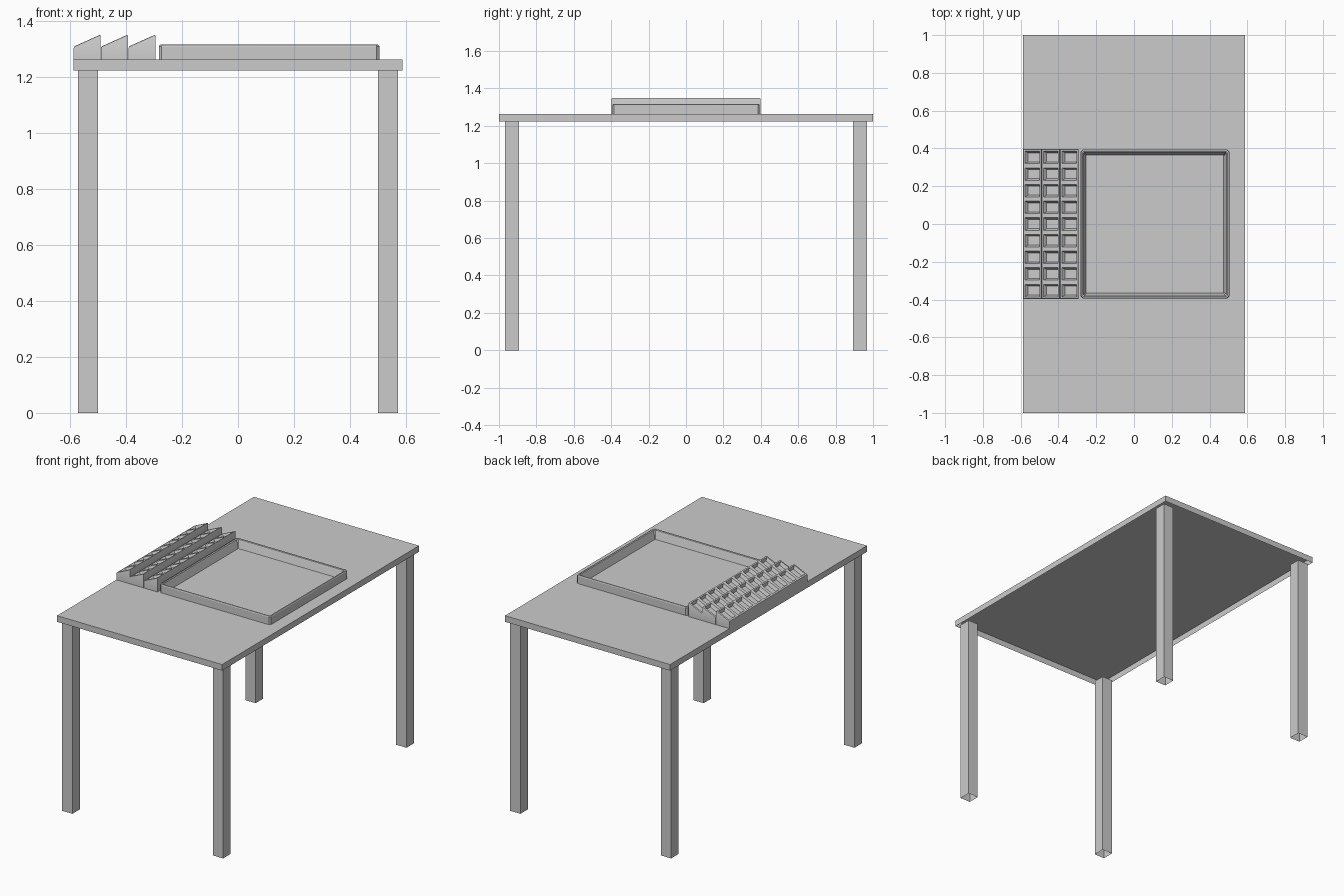
import bpy, bmesh

if "Cube" in bpy.data.objects:
    bpy.data.objects.remove(bpy.data.objects["Cube"])

TOP = 1.262      # table surface height
UNDER = 1.223    # lower edge of the table top


def finish(bm, name, smooth=False):
    bmesh.ops.remove_doubles(bm, verts=bm.verts, dist=1e-5)
    me = bpy.data.meshes.new(name)
    bm.to_mesh(me)
    bm.free()
    ob = bpy.data.objects.new(name, me)
    bpy.context.collection.objects.link(ob)
    if smooth:
        bpy.ops.object.select_all(action='DESELECT')
        bpy.context.view_layer.objects.active = ob
        ob.select_set(True)
        bpy.ops.object.shade_smooth_by_angle()
    return ob


def shell_box(name, cx, cy, hx, hy, z0, z1, lid):
    """Box without a bottom; the lid is optional."""
    bm = bmesh.new()
    c = [(-1, -1), (1, -1), (1, 1), (-1, 1)]
    lo = [bm.verts.new((cx + a * hx, cy + b * hy, z0)) for a, b in c]
    hi = [bm.verts.new((cx + a * hx, cy + b * hy, z1)) for a, b in c]
    for i in range(4):
        j = (i + 1) % 4
        bm.faces.new((lo[i], lo[j], hi[j], hi[i]))
    if lid:
        bm.faces.new(hi)
    return finish(bm, name)


# Table top (open underneath) and four hollow legs
shell_box("table_top", 0, 0, 0.587, 1.0, UNDER, TOP, True)
for sy, fb in ((-1, "front"), (1, "back")):
    for sx, lr in ((-1, "left"), (1, "right")):
        shell_box(f"{fb}_{lr}_leg", sx * 0.536, sy * 0.931, 0.0365, 0.038, 0, UNDER, False)


# Square tray frame: one profile swept round a ring with cut corners
def tray_frame(cx, half):
    profile = [(0, 0), (0, 0.048), (0.003, 0.053), (0.009, 0.0545), (0.014, 0.051), (0.03, 0)]
    bm = bmesh.new()
    rings = []
    for inset, z in profile:
        h = half - inset
        k = max(0.010 - inset * 0.25, 0.002)
        pts = []
        for a, b in ((1, 1), (-1, 1), (-1, -1), (1, -1)):
            pair = [(a * h, b * (h - k)), (a * (h - k), b * h)]
            pts += pair if a * b > 0 else pair[::-1]
        rings.append([bm.verts.new((cx + x, y, TOP + z)) for x, y in pts])
    for r, s in zip(rings, rings[1:]):
        for i in range(8):
            j = (i + 1) % 8
            bm.faces.new((r[i], r[j], s[j], s[i]))
    return finish(bm, "tray_frame", True)


tray_frame(0.111, 0.394)


# Sloping racks, each with nine sunken pockets
def rack(name, x0, width=0.096, half=0.397, cells=9):
    bm = bmesh.new()
    profile = [(x0, TOP), (x0, 1.309), (x0 + width, 1.352), (x0 + width, TOP)]
    rows = []
    for i in range(cells + 1):
        y = -half + 2 * half * i / cells
        rows.append([bm.verts.new((x, y, z)) for x, z in profile])
    tops = []
    for r, s in zip(rows, rows[1:]):
        for k in range(3):
            f = bm.faces.new((r[k], r[k + 1], s[k + 1], s[k]))
            if k == 1:
                tops.append(f)
    bm.faces.new(rows[0][::-1])
    bm.faces.new(rows[-1])
    bm.normal_update()
    rim = [e for f in tops for e in f.edges
           if sum(g in tops for g in e.link_faces) == 1]
    bmesh.ops.inset_individual(bm, faces=tops, thickness=0.011, use_even_offset=True)
    bmesh.ops.inset_individual(bm, faces=tops, thickness=0.009, depth=-0.02, use_even_offset=True)
    bmesh.ops.bevel(bm, geom=rim, offset=0.005, segments=2, profile=0.5, affect='EDGES')
    return finish(bm, name, True)


for n in range(3):
    rack(f"pocket_rack_{n + 1}", -0.587 + n * 0.098)
